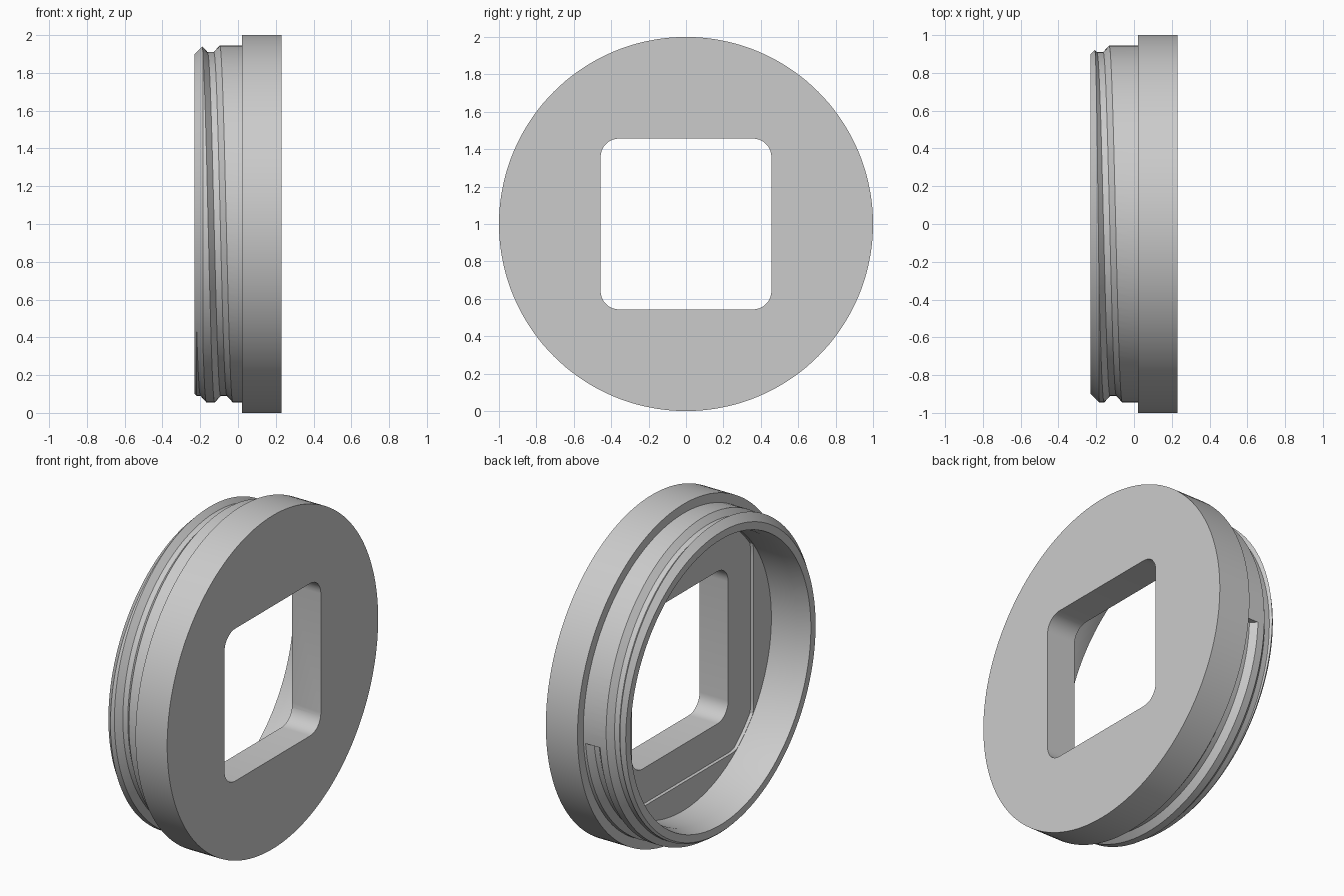
import bpy
import bmesh
from math import sin, cos, pi, tau

if "Cube" in bpy.data.objects:
    bpy.data.objects.remove(bpy.data.objects["Cube"])

SEGMENTS = 144
ANGLES = [tau * i / SEGMENTS for i in range(SEGMENTS)]

grey = bpy.data.materials.new("plain grey")
grey.use_nodes = True
colour = (0.6, 0.6, 0.6, 1)
grey.diffuse_color = colour
grey.node_tree.nodes["Principled BSDF"].inputs["Base Color"].default_value = colour


def loft(name, rings):
    """Join matching closed rings of points into a capped solid."""
    bm = bmesh.new()
    loops = [[bm.verts.new(p) for p in ring] for ring in rings]
    n = len(loops[0])
    for a, b in zip(loops, loops[1:]):
        for i in range(n):
            j = (i + 1) % n
            bm.faces.new((a[i], a[j], b[j], b[i]))
    bm.faces.new(loops[0])
    bm.faces.new(loops[-1])
    bmesh.ops.recalc_face_normals(bm, faces=bm.faces)
    mesh = bpy.data.meshes.new(name)
    bm.to_mesh(mesh)
    bm.free()
    mesh.materials.append(grey)
    obj = bpy.data.objects.new(name, mesh)
    bpy.context.collection.objects.link(obj)
    return obj


def polar(x, r, t):
    """Point at radius r and angle t around the x axis of the ring."""
    return (x, r * cos(t), 1 + r * sin(t))


def cut(body, cutter):
    """Subtract a cutter and throw it away."""
    cutter.hide_render = True
    mod = body.modifiers.new("cut", "BOOLEAN")
    mod.operation = "DIFFERENCE"
    mod.solver = "EXACT"
    mod.object = cutter
    bpy.context.view_layer.objects.active = body
    bpy.ops.object.modifier_apply(modifier=mod.name)
    bpy.data.objects.remove(cutter)


# Turned body: flange, chamfered collar and open bore
profile = [(0.23, 1), (0.02, 1), (0.02, 0.945), (-0.185, 0.945), (-0.23, 0.9),
           (-0.23, 0.855), (-0.15, 0.838), (0.02, 0.838)]
body = loft("threaded_ring_cap", [[polar(x, r, t) for t in ANGLES] for x, r in profile])

# Helical thread groove, running out at the collar end and stopping by the flange
PITCH = 0.14
START, END, STEPS = -5.6, tau - 0.075, 270
section = [(-0.0165, 0.91), (0.0165, 0.91), (0.0525, 0.95), (-0.0525, 0.95)]
path = [START + (END - START) * i / STEPS for i in range(STEPS + 1)]
cut(body, loft("thread_cutter", [
    [polar(-0.18 + PITCH * t / tau + dx, r, t) for dx, r in section] for t in path]))


# Shallow square recess in the floor, limited by the bore
def recess_radius(t):
    return min(0.836, 0.67 / max(abs(cos(t)), abs(sin(t))))


cut(body, loft("recess_cutter", [
    [polar(x, recess_radius(t), t) for t in ANGLES] for x in (-0.05, 0.04)]))

# Square window with rounded corners
HALF, ROUND, ARC = 0.457, 0.1, 8
outline = []
for k in range(4):
    mid = pi / 4 + k * pi / 2
    cy = (HALF - ROUND) * (1 if cos(mid) > 0 else -1)
    cz = (HALF - ROUND) * (1 if sin(mid) > 0 else -1)
    for i in range(ARC + 1):
        a = k * pi / 2 + pi / 2 * i / ARC
        outline.append((cy + ROUND * cos(a), 1 + cz + ROUND * sin(a)))
cut(body, loft("window_cutter", [[(x, y, z) for y, z in outline] for x in (-0.1, 0.4)]))

# Smooth round surfaces, keep machined edges crisp
bpy.ops.object.select_all(action="DESELECT")
body.select_set(True)
bpy.context.view_layer.objects.active = body
bpy.ops.object.shade_smooth_by_angle(angle=pi / 9)
